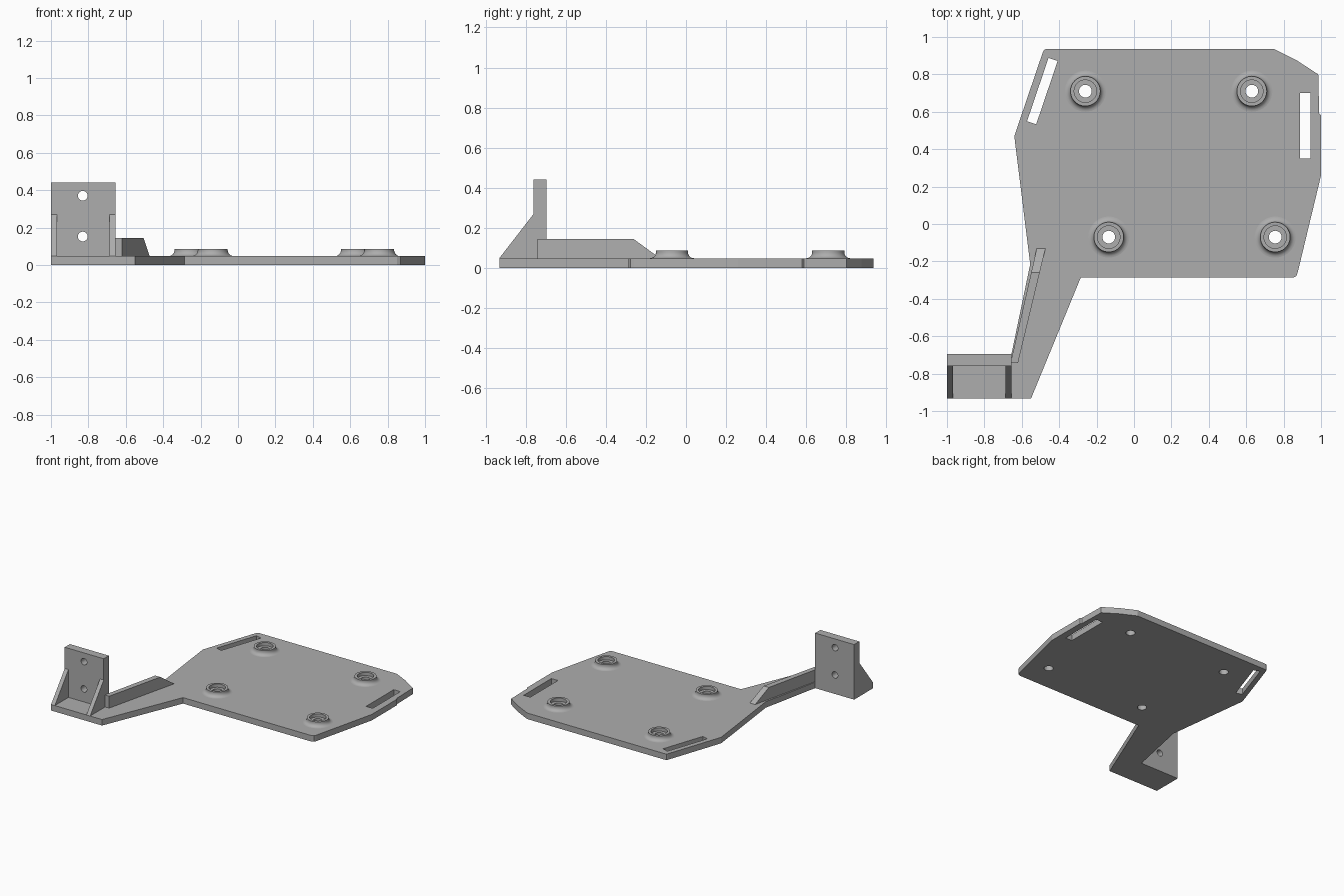
import bpy, bmesh, math
from mathutils import Vector

if "Cube" in bpy.data.objects:
    bpy.data.objects.remove(bpy.data.objects["Cube"], do_unlink=True)

GREY = (0.42, 0.42, 0.42, 1)
grey = bpy.data.materials.new("plain grey")
grey.use_nodes = True
grey.diffuse_color = GREY
grey.node_tree.nodes["Principled BSDF"].inputs["Base Color"].default_value = GREY

T = 0.048          # plate thickness
WALL_TOP = 0.44


def finish(name, bm):
    bmesh.ops.recalc_face_normals(bm, faces=bm.faces)
    mesh = bpy.data.meshes.new(name)
    bm.to_mesh(mesh)
    bm.free()
    mesh.materials.append(grey)
    obj = bpy.data.objects.new(name, mesh)
    bpy.context.collection.objects.link(obj)
    return obj


def extrude(name, points, offset):
    """Closed 3D outline pushed along an offset vector into a solid."""
    bm = bmesh.new()
    face = bm.faces.new([bm.verts.new(p) for p in points])
    moved = bmesh.ops.extrude_face_region(bm, geom=[face])["geom"]
    verts = [v for v in moved if isinstance(v, bmesh.types.BMVert)]
    bmesh.ops.translate(bm, verts=verts, vec=Vector(offset))
    return finish(name, bm)


def slab(name, outline, z0, z1):
    return extrude(name, [(x, y, z0) for x, y in outline], (0, 0, z1 - z0))


def box(name, x0, x1, y0, y1, z0, z1):
    return slab(name, [(x0, y0), (x1, y0), (x1, y1), (x0, y1)], z0, z1)


def lathe(name, profile, x, y, steps=40):
    """Closed (radius, z) profile turned about a vertical axis."""
    bm = bmesh.new()
    rings = []
    for i in range(steps):
        a = math.tau * i / steps
        rings.append([bm.verts.new((x + r * math.cos(a), y + r * math.sin(a), z))
                      for r, z in profile])
    n = len(profile)
    for i in range(steps):
        a, b = rings[i], rings[(i + 1) % steps]
        for j in range(n):
            k = (j + 1) % n
            bm.faces.new((a[j], b[j], b[k], a[k]))
    return finish(name, bm)


def rod(name, radius, centre, length, rotation=(0, 0, 0)):
    bpy.ops.mesh.primitive_cylinder_add(vertices=40, radius=radius, depth=length,
                                        location=centre, rotation=rotation)
    obj = bpy.context.object
    obj.name = name
    return obj


def cut(target, cutters):
    """Subtract each cutter for good, then discard it."""
    bpy.context.view_layer.objects.active = target
    for c in cutters:
        mod = target.modifiers.new("cut", "BOOLEAN")
        mod.operation = "DIFFERENCE"
        mod.solver = "EXACT"
        mod.object = c
        bpy.ops.object.modifier_apply(modifier=mod.name)
        bpy.data.objects.remove(c, do_unlink=True)


# Base plate with its angled arm
plate = slab("base_plate", [
    (-0.47, 0.935), (0.75, 0.935), (0.87, 0.875), (0.985, 0.8), (0.99, 0.59),
    (1, 0.58), (1, 0.26), (0.875, -0.26), (0.868, -0.278), (0.85, -0.287),
    (-0.285, -0.287), (-0.55, -0.932), (-1, -0.932), (-1, -0.695),
    (-0.655, -0.695), (-0.555, -0.215), (-0.64, 0.47), (-0.487, 0.92),
    (-0.481, 0.931)], 0, T)

# Strap slots and screw holes
bosses = [(-0.26, 0.71), (0.63, 0.71), (-0.135, -0.07), (0.755, -0.07)]
HOLE = 0.034
cutters = [
    box("slot_cutter", 0.887, 0.945, 0.35, 0.7, -0.1, 0.2),
    slab("slot_cutter", [(-0.457, 0.888), (-0.408, 0.872), (-0.523, 0.533),
                         (-0.572, 0.549)], -0.1, 0.2)]
cutters += [rod("hole_cutter", HOLE, (x, y, 0), 0.4) for x, y in bosses]
cut(plate, cutters)

# Standoff bosses: filleted skirt, flat rim, recessed seat around the hole
TOP = 0.086
fillet = [(0.11 - 0.03 * math.sin(a), TOP - 0.008 - 0.03 * math.cos(a))
          for a in (math.radians(d) for d in range(0, 91, 15))]
profile = [(HOLE, T - 0.01), (0.11, T - 0.01)] + fillet + [
    (0.08, TOP), (0.06, TOP), (0.06, T + 0.012), (HOLE, T + 0.012)]
for i, (x, y) in enumerate(bosses):
    boss = lathe(f"boss_{i + 1}", profile, x, y)
    bpy.ops.object.select_all(action="DESELECT")
    boss.select_set(True)
    bpy.context.view_layer.objects.active = boss
    bpy.ops.object.shade_smooth_by_angle(angle=math.radians(35))

# Upright mounting wall with two screw holes
wall = box("mounting_wall", -1, -0.655, -0.76, -0.695, 0, WALL_TOP)
cut(wall, [rod("hole_cutter", 0.026, (-0.83, -0.72, z), 0.4, (math.pi / 2, 0, 0))
           for z in (0.152, 0.37)])

# Triangular gussets on both sides of the wall
for name, x in (("right_gusset", -1), ("left_gusset", -0.688)):
    extrude(name, [(x, -0.932, T), (x, -0.76, T), (x, -0.76, 0.27)], (0.033, 0, 0))

# Stiffening rib along the arm, sloping down at its far end
rib = slab("arm_rib", [(-0.66, -0.742), (-0.62, -0.742), (-0.473, -0.13),
                       (-0.52, -0.13)], T - 0.005, 0.143)
bm = bmesh.new()
bm.from_mesh(rib.data)
slope = Vector((0, 0.095, 0.13))
bmesh.ops.bisect_plane(bm, geom=bm.verts[:] + bm.edges[:] + bm.faces[:],
                       plane_co=(0, -0.26, 0.143), plane_no=slope, clear_outer=True)
bmesh.ops.holes_fill(bm, edges=[e for e in bm.edges if e.is_boundary])
bmesh.ops.recalc_face_normals(bm, faces=bm.faces)
bm.to_mesh(rib.data)
bm.free()
